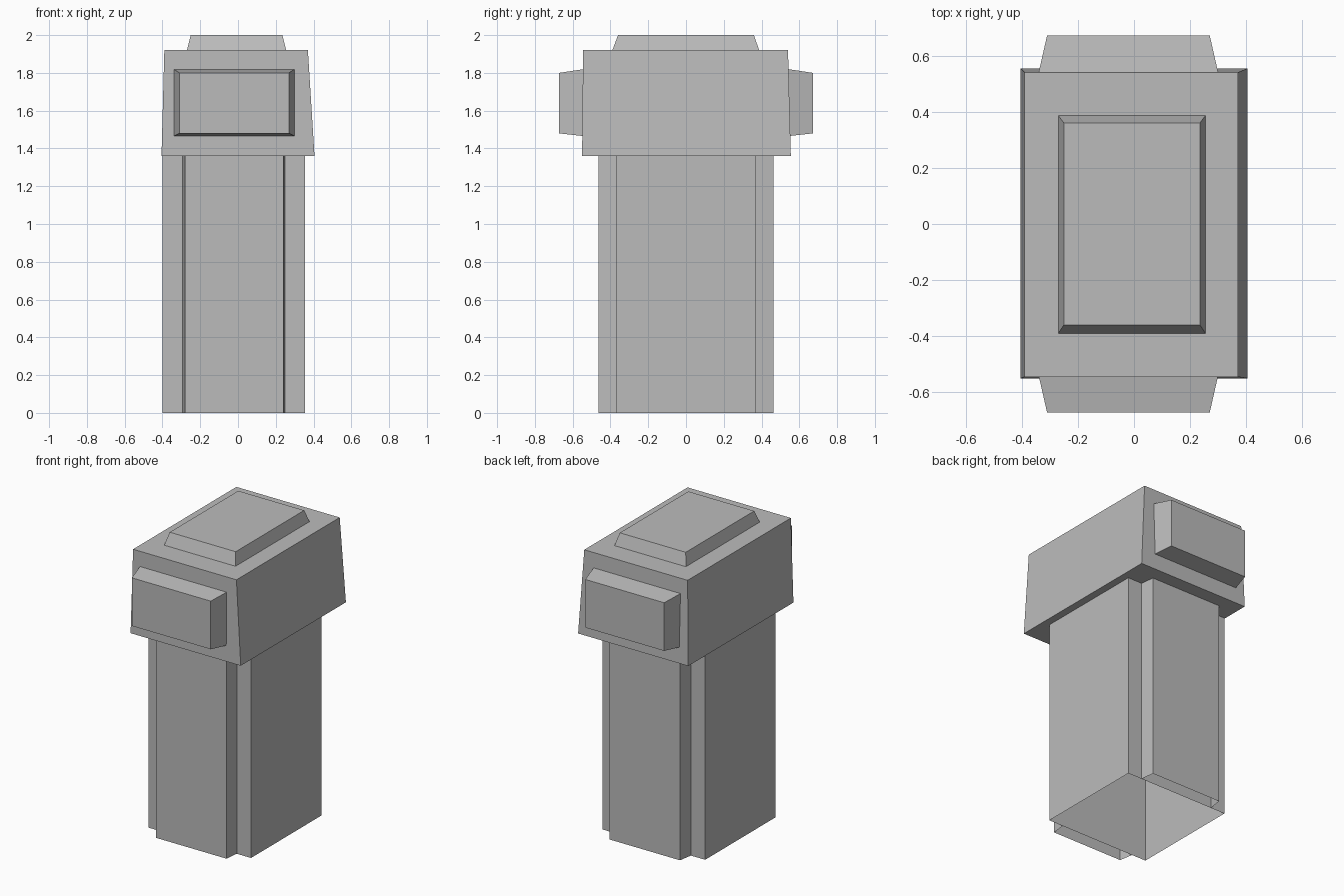
import bpy
import bmesh

cube = bpy.data.objects.get("Cube")
if cube:
    bpy.data.objects.remove(cube, do_unlink=True)

GREY = (0.5, 0.5, 0.5, 1)
mat = bpy.data.materials.new("plain grey")
mat.use_nodes = True
mat.diffuse_color = GREY
mat.node_tree.nodes["Principled BSDF"].inputs["Base Color"].default_value = GREY


def frustum(name, base, tip, axis, start, end, open_base=False, drop=None):
    """Join two rectangles (u0, u1, v0, v1) at start and end along an axis.
    drop is a direction whose faces are left out."""
    bm = bmesh.new()
    rings = []
    for (u0, u1, v0, v1), w in ((base, start), (tip, end)):
        ring = []
        for u, v in ((u0, v0), (u1, v0), (u1, v1), (u0, v1)):
            co = (u, v, w) if axis == "z" else (u, w, v)
            ring.append(bm.verts.new(co))
        rings.append(ring)
    a, b = rings
    for i in range(4):
        j = (i + 1) % 4
        bm.faces.new((a[i], a[j], b[j], b[i]))
    bm.faces.new(b)
    bottom = bm.faces.new(a[::-1])
    bmesh.ops.recalc_face_normals(bm, faces=bm.faces)
    doomed = [bottom] if open_base else []
    if drop == "down":
        doomed += [f for f in bm.faces if f.normal.z < -0.9]
    if doomed:
        bmesh.ops.delete(bm, geom=doomed, context="FACES")
    mesh = bpy.data.meshes.new(name)
    bm.to_mesh(mesh)
    bm.free()
    mesh.materials.append(mat)
    obj = bpy.data.objects.new(name, mesh)
    bpy.context.collection.objects.link(obj)
    return obj


# Hollow pillar, open underneath
SHAFT = (-0.4, 0.355, -0.37, 0.37)
frustum("pillar_shaft", SHAFT, SHAFT, "z", 0, 1.37, open_base=True)

# Tapered head block and raised cap
frustum("head_block", (-0.405, 0.405, -0.55, 0.555),
        (-0.39, 0.37, -0.545, 0.54), "z", 1.36, 1.92)
frustum("top_cap", (-0.27, 0.255, -0.39, 0.387),
        (-0.25, 0.235, -0.36, 0.36), "z", 1.92, 2.0, open_base=True)

# Raised panels and bosses on the front and back
for side, s in (("front", -1), ("back", 1)):
    frustum(side + "_pillar_panel", (-0.295, 0.25, 0, 1.37),
            (-0.28, 0.24, 0, 1.37), "y", s * 0.37, s * 0.463,
            open_base=True, drop="down")
    frustum(side + "_head_boss", (-0.34, 0.3, 1.465, 1.82),
            (-0.31, 0.27, 1.48, 1.8), "y", s * 0.54, s * 0.672,
            open_base=True)
